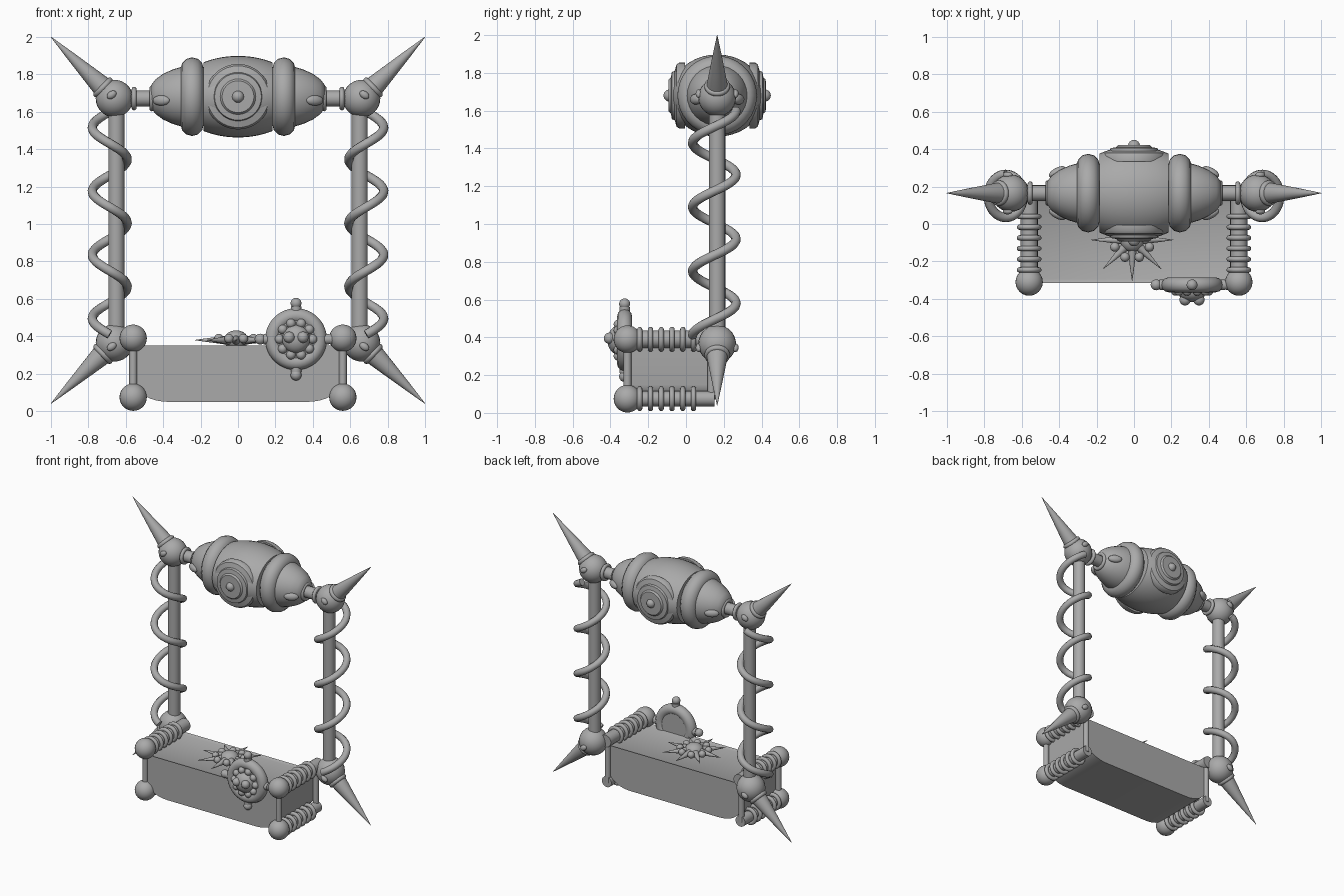
import bpy, bmesh, math
from mathutils import Vector

cube = bpy.data.objects.get("Cube")
if cube:
    bpy.data.objects.remove(cube, do_unlink=True)

stone = bpy.data.materials.new("warm_grey")
stone.use_nodes = True
stone.diffuse_color = (0.4, 0.4, 0.4, 1)
stone.node_tree.nodes["Principled BSDF"].inputs["Base Color"].default_value = (0.4, 0.4, 0.4, 1)


def finish(name, angle=40):
    ob = bpy.context.object
    ob.name = name
    ob.data.materials.append(stone)
    bpy.ops.object.shade_smooth_by_angle(angle=math.radians(angle))
    return ob


def ball(name, loc, r, scale=(1, 1, 1), rot=(0, 0, 0)):
    bpy.ops.mesh.primitive_uv_sphere_add(segments=24, ring_count=14, radius=r, location=loc, rotation=rot)
    bpy.context.object.scale = scale
    return finish(name)


def lathe(name, start, axis, profile, segments=32):
    """Spin (distance, radius) points around an axis leaving the start point."""
    bm = bmesh.new()
    rings = []
    for d, r in profile:
        rings.append([bm.verts.new((r * math.cos(a), r * math.sin(a), d))
                      for a in (2 * math.pi * i / segments for i in range(segments))])
    for lo, hi in zip(rings, rings[1:]):
        for i in range(segments):
            j = (i + 1) % segments
            bm.faces.new((lo[i], lo[j], hi[j], hi[i]))
    bm.faces.new(rings[0][::-1])
    bm.faces.new(rings[-1])
    me = bpy.data.meshes.new(name)
    bm.to_mesh(me)
    bm.free()
    ob = bpy.data.objects.new(name, me)
    bpy.context.collection.objects.link(ob)
    ob.location = start
    ob.rotation_euler = Vector(axis).to_track_quat('Z', 'Y').to_euler()
    bpy.ops.object.select_all(action='DESELECT')
    ob.select_set(True)
    bpy.context.view_layer.objects.active = ob
    return finish(name)


def rod(name, a, b, r, r2=None):
    axis = Vector(b) - Vector(a)
    return lathe(name, a, axis, [(0, r), (axis.length, r if r2 is None else r2)], 20)


def ring(name, loc, axis, major, minor):
    rot = Vector(axis).to_track_quat('Z', 'Y').to_euler()
    bpy.ops.mesh.primitive_torus_add(location=loc, rotation=rot, major_radius=major, minor_radius=minor,
                                     major_segments=36, minor_segments=12)
    return finish(name)


def tube(name, points, r):
    cu = bpy.data.curves.new(name, 'CURVE')
    cu.dimensions = '3D'
    cu.bevel_depth = r
    cu.bevel_resolution = 3
    cu.use_fill_caps = True
    sp = cu.splines.new('POLY')
    sp.points.add(len(points) - 1)
    for p, co in zip(sp.points, points):
        p.co = (*co, 1)
    sp.use_smooth = True
    cu.materials.append(stone)
    bpy.context.collection.objects.link(bpy.data.objects.new(name, cu))


BACK = 0.165   # depth of the tall frame
TOP = 1.68     # height of the crossbar

# Sides of the frame and basket, mirrored
for s, side in ((1, "left"), (-1, "right")):
    rod(f"{side}_post", (s * 0.65, BACK, 0.38), (s * 0.65, BACK, 1.64), 0.043)
    coil = []
    for i in range(169):
        a = math.pi / 2 - i / 48 * 2 * math.pi
        coil.append((s * (0.685 - 0.093 * math.cos(a + math.pi)), 0.15 + 0.115 * math.sin(a), 1.6 - i / 48 * 0.34))
    # outer side first, then across the front
    coil = [(s * 1.37 - x, y, z) for x, y, z in coil]
    coil = [(s * 1.37 - x, y, z) for x, y, z in coil]
    tube(f"{side}_coil", coil, 0.025)

    # Corner balls with collared spikes
    for z, tip, end in ((1.67, 2.0, "upper"), (0.365, 0.04, "lower")):
        centre = Vector((s * 0.66, BACK, z))
        axis = Vector((s, BACK, tip)) - centre
        out = axis.normalized()
        ball(f"{side}_{end}_corner_ball", centre, 0.1)
        ring(f"{side}_{end}_spike_collar", centre + out * 0.085, out, 0.052, 0.016)
        n = axis.length
        lathe(f"{side}_{end}_spike", centre, axis, [(0.05, 0.058), (0.1, 0.055), (0.2, 0.041), (n * 0.72, 0.021), (n, 0.001)], 20)
        for f in (-1, 1):
            ball(f"{side}_{end}_corner_stud", centre + Vector((s * 0.015, f * 0.097, 0.02 if z > 1 else -0.02)),
                 0.028, (1, 0.6, 0.7), (0, s * 0.6, 0))

    # Crossbar end: neck, collars, studs
    rod(f"{side}_neck", (s * 0.44, BACK, TOP - 0.01), (s * 0.62, BACK, TOP - 0.01), 0.042)
    for x, r in ((0.46, 0.055), (0.555, 0.05)):
        ring(f"{side}_neck_collar", (s * x, BACK, TOP - 0.01), (1, 0, 0), r, 0.013)
    lathe(f"{side}_crossbar_cap", (0, BACK, TOP), (s, 0, 0),
          [(0.2, 0.17), (0.3, 0.16), (0.35, 0.145), (0.4, 0.122), (0.44, 0.093), (0.465, 0.06)])
    ring(f"{side}_crossbar_band", (s * 0.245, BACK, TOP), (1, 0, 0), 0.148, 0.062)
    for f in (-1, 1):
        ball(f"{side}_cap_stud", (s * 0.41, BACK + f * 0.113, TOP - 0.02), 0.05, (1, 0.45, 0.55), (0, 0, s * f * -0.5))

    # Basket rails with rings
    x = s * 0.56
    for z, r, rear, end in ((0.39, 0.046, BACK, "upper"), (0.075, 0.04, 0.15, "lower")):
        ball(f"{side}_{end}_front_ball", (x, -0.31, z), 0.073)
        rod(f"{side}_{end}_rail", (x, -0.31, z), (x, rear, z), r)
        for i in range(6):
            ring(f"{side}_{end}_rail_ring", (x, -0.245 + i * 0.057, z), (0, 1, 0), 0.052, 0.014)
    for y in (-0.31, 0.135):
        rod(f"{side}_basket_upright", (x, y, 0.07), (x, y, 0.39), 0.021)

# Crossbar drum
drum = [(0.185 * t / 8, 0.25 * math.sqrt(1 - (0.135 * t / 8 / 0.25) ** 2)) for t in range(-8, 9)]
drum_body = lathe("crossbar_drum", (0, BACK, TOP), (1, 0, 0), drum, 40)
for v in drum_body.data.vertices:     # flatten front and back slightly
    v.co.y *= 0.87
for f, face in ((-1, "front"), (1, "back")):
    lathe(f"{face}_boss", (0, BACK, TOP), (0, f, 0),
          [(0.17, 0.175), (0.2, 0.175), (0.215, 0.165), (0.225, 0.13), (0.24, 0.125), (0.245, 0.095),
           (0.257, 0.085), (0.258, 0.04)], 36)
    ball(f"{face}_boss_button", (0, BACK + f * 0.252, TOP), 0.032)

# Trough with rounded lower corners
outline = [(-0.545, 0.35), (0.545, 0.35)]
for i in range(9):
    a = math.pi / 2 * i / 8
    outline.append((0.37 + 0.175 * math.cos(a), 0.15 - 0.1 * math.sin(a)))
outline += [(-px, pz) for px, pz in reversed(outline[2:])]
bm = bmesh.new()
face = bm.faces.new([bm.verts.new((px, -0.315, pz)) for px, pz in outline])
ext = bmesh.ops.extrude_face_region(bm, geom=[face])
bmesh.ops.translate(bm, verts=[g for g in ext["geom"] if isinstance(g, bmesh.types.BMVert)], vec=(0, 0.45, 0))
bmesh.ops.recalc_face_normals(bm, faces=bm.faces)
lid = max(bm.faces, key=lambda f: f.calc_center_median().z)
bmesh.ops.inset_region(bm, faces=[lid], thickness=0.03)
bmesh.ops.translate(bm, verts=lid.verts, vec=(0, 0, -0.012))
me = bpy.data.meshes.new("trough")
bm.to_mesh(me)
bm.free()
trough = bpy.data.objects.new("trough", me)
bpy.context.collection.objects.link(trough)
bpy.context.view_layer.objects.active = trough
bpy.ops.object.select_all(action='DESELECT')
trough.select_set(True)
finish("trough")

# Spiked star resting on the trough
star = Vector((-0.01, -0.085, 0.38))
ball("star_centre", star, 0.065, (1, 1, 0.8))
for i in range(8):
    a = i * math.pi / 4
    out = Vector((math.cos(a), math.sin(a), 0))
    rod("star_spike", star + out * 0.04, star + out * 0.22, 0.026, 0.001)
    a += math.pi / 8
    ball("star_bead", star + Vector((math.cos(a), math.sin(a), 0.08)) * 0.1, 0.025)

# Medallion on the front edge
med = Vector((0.31, -0.325, 0.385))
ring("medallion_rim", med, (0, 1, 0), 0.125, 0.04)
lathe("medallion_plate", med, (0, -1, 0), [(-0.03, 0.12), (0.02, 0.12), (0.035, 0.09)])
ball("medallion_face", med + Vector((0, -0.035, 0)), 0.075, (1, 0.75, 1))
for f in (-1, 1):
    ball("medallion_eye", med + Vector((f * 0.037, -0.08, 0.01)), 0.03)
for i in range(10):
    a = i * math.pi / 5
    ball("medallion_bead", med + Vector((0.088 * math.cos(a), -0.033, 0.088 * math.sin(a))), 0.025)
for i in range(4):
    out = Vector((math.cos(i * math.pi / 2), 0, math.sin(i * math.pi / 2)))
    rod("medallion_stem", med + out * 0.14, med + out * 0.175, 0.028)
    ball("medallion_knob", med + out * 0.192, 0.029)
